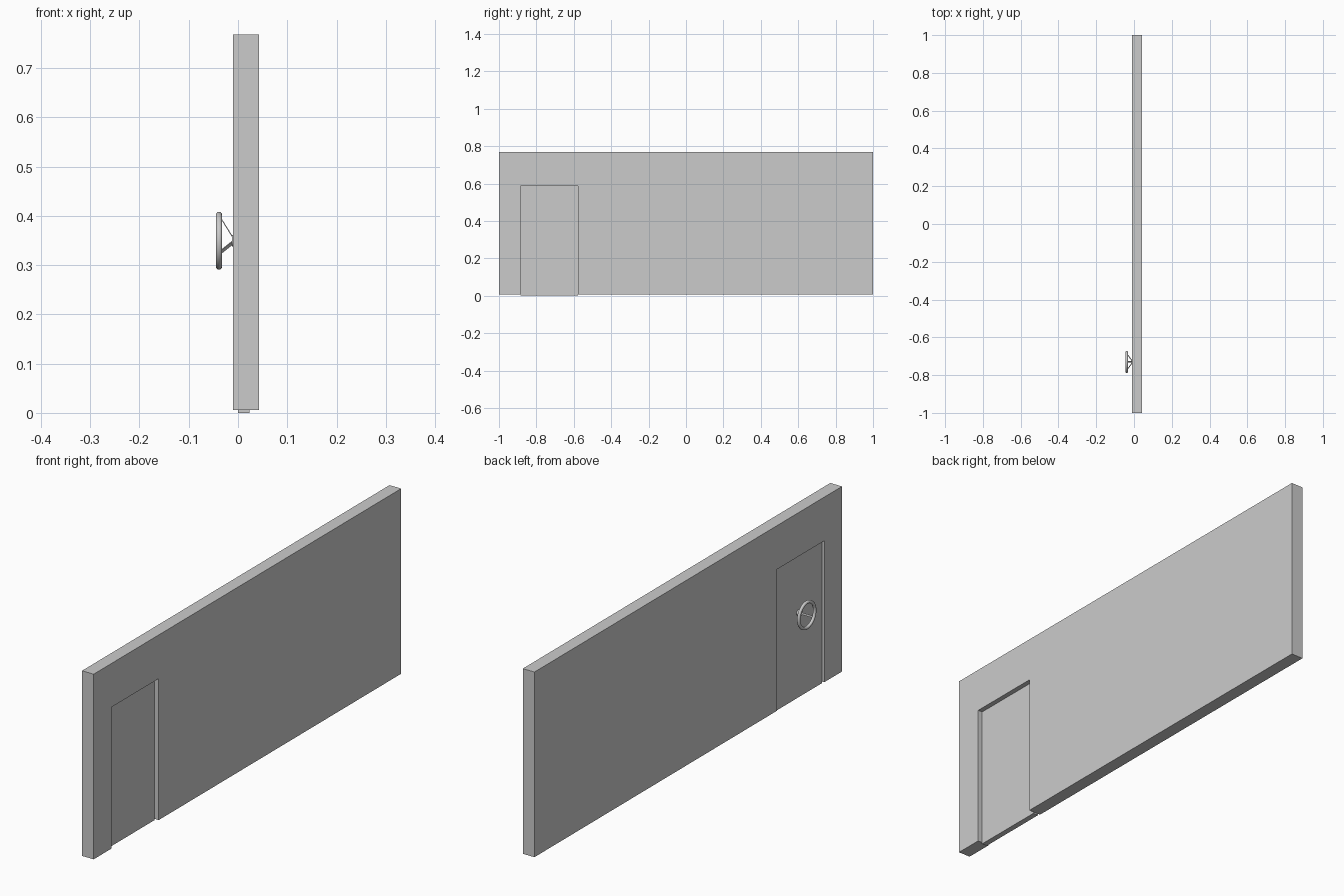
import bpy, bmesh
from math import radians, sin, cos
from mathutils import Vector, Matrix

if "Cube" in bpy.data.objects:
    bpy.data.objects.remove(bpy.data.objects["Cube"])

WALL_X0, WALL_X1 = -0.010, 0.043
Y0, Y1, TOP = -0.885, -0.577, 0.588      # doorway
CY, CZ = -0.73, 0.3495                   # wheel centre


def finish(name, bm):
    bmesh.ops.recalc_face_normals(bm, faces=bm.faces)
    me = bpy.data.meshes.new(name)
    bm.to_mesh(me)
    bm.free()
    ob = bpy.data.objects.new(name, me)
    bpy.context.collection.objects.link(ob)
    return ob


def extrude_x(name, profile, x0, x1):
    """Extrude a (y, z) outline along x."""
    bm = bmesh.new()
    face = bm.faces.new([bm.verts.new((x0, y, z)) for y, z in profile])
    res = bmesh.ops.extrude_face_region(bm, geom=[face], use_keep_orig=True)
    verts = [g for g in res["geom"] if isinstance(g, bmesh.types.BMVert)]
    bmesh.ops.translate(bm, verts=verts, vec=(x1 - x0, 0, 0))
    return finish(name, bm)


# Wall with a doorway open at the bottom
B, T = 0.006, 0.768
extrude_x("wall", [(-1, B), (Y0, B), (Y0, TOP), (Y1, TOP), (Y1, B),
                   (1, B), (1, T), (-1, T)], WALL_X0, WALL_X1)

# Door panel, recessed on both sides
extrude_x("door", [(Y0, 0), (Y1, 0), (Y1, TOP), (Y0, TOP)], 0.0, 0.023)

# Hand wheel rim
bpy.ops.mesh.primitive_torus_add(major_radius=0.052, minor_radius=0.0065,
                                 major_segments=48, minor_segments=16,
                                 location=(-0.0385, CY, CZ),
                                 rotation=(0, radians(90), 0))
bpy.context.object.name = "wheel_rim"
bpy.ops.object.shade_smooth()

# Hub against the door
bpy.ops.mesh.primitive_cylinder_add(vertices=32, radius=0.0115, depth=0.012,
                                    location=(-0.006, CY, CZ),
                                    rotation=(0, radians(90), 0))
bpy.context.object.name = "wheel_hub"
bpy.ops.object.shade_smooth_by_angle()

# Three flat spokes slanting from hub to rim
for i in range(3):
    a = radians(90 + 120 * i)
    radial = Vector((0, cos(a), sin(a)))
    tangent = Vector((0, -sin(a), cos(a)))
    centre = Vector((0, CY, CZ))
    p0 = centre + radial * 0.006 + Vector((-0.010, 0, 0))
    p1 = centre + radial * 0.051 + Vector((-0.038, 0, 0))
    along = (p1 - p0).normalized()
    rot = Matrix((along, tangent, along.cross(tangent))).transposed().to_4x4()
    size = Matrix.Diagonal(((p1 - p0).length, 0.008, 0.002, 1))
    bm = bmesh.new()
    bmesh.ops.create_cube(bm, size=1,
                          matrix=Matrix.Translation((p0 + p1) / 2) @ rot @ size)
    finish(f"wheel_spoke_{i + 1}", bm)
